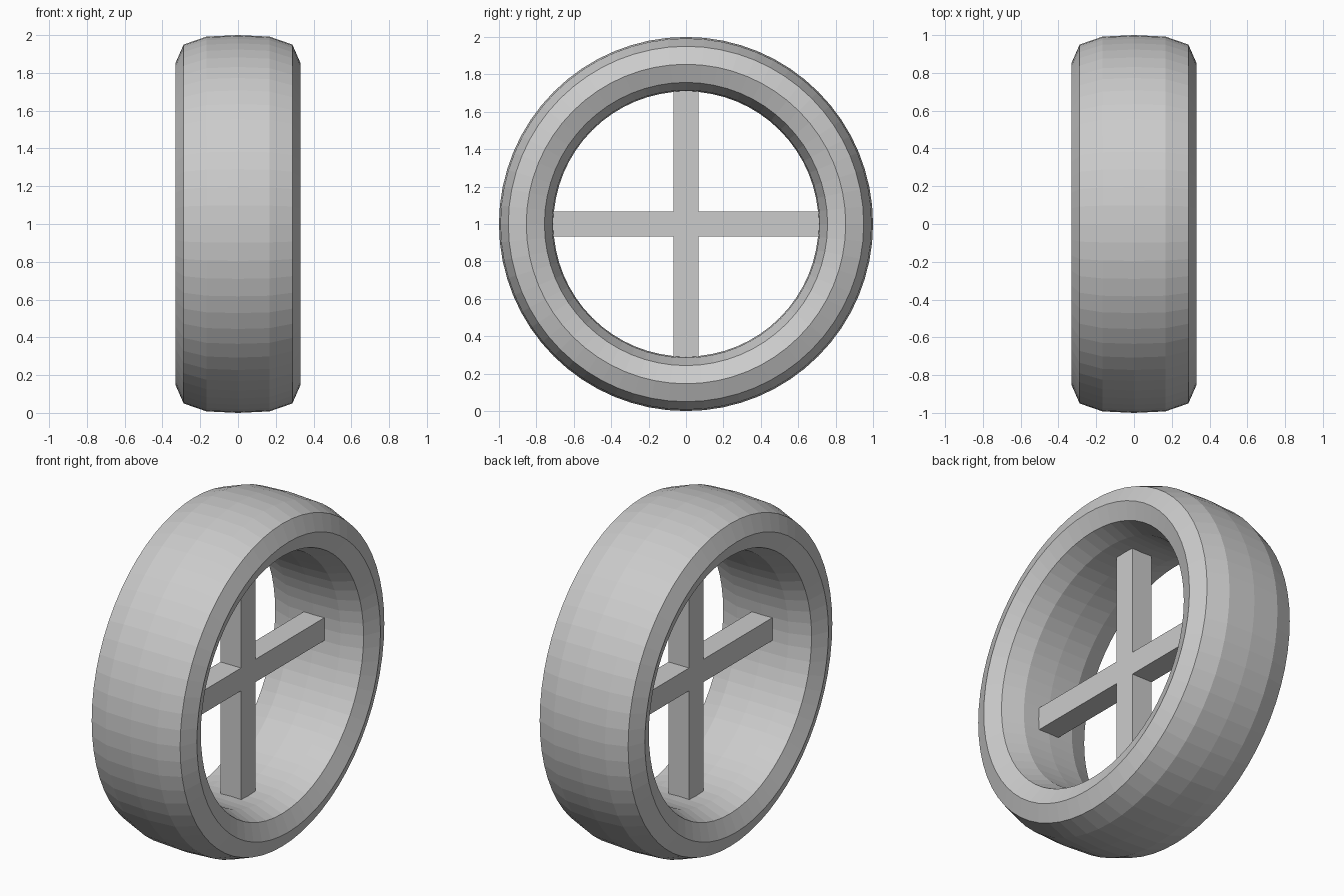
import bpy
import bmesh
from math import cos, sin, tau

if "Cube" in bpy.data.objects:
    bpy.data.objects.remove(bpy.data.objects["Cube"])

AXLE_Z = 1.0
SEGMENTS = 64


def make_object(name, bm):
    bmesh.ops.recalc_face_normals(bm, faces=bm.faces)
    mesh = bpy.data.meshes.new(name)
    bm.to_mesh(mesh)
    bm.free()
    obj = bpy.data.objects.new(name, mesh)
    obj.location.z = AXLE_Z
    bpy.context.collection.objects.link(obj)
    return obj


# Tyre: rounded cross-section (x, radius), mirrored in x and swept round the axle
half = [(0, 1.0), (0.167, 0.992), (0.288, 0.95), (0.33, 0.854),
        (0.288, 0.757), (0.167, 0.715), (0, 0.709)]
profile = half + [(-x, r) for x, r in half[-2:0:-1]]

bm = bmesh.new()
rings = []
for i in range(SEGMENTS):
    a = tau * i / SEGMENTS
    rings.append([bm.verts.new((x, r * cos(a), r * sin(a))) for x, r in profile])
n = len(profile)
for i in range(SEGMENTS):
    here, there = rings[i], rings[(i + 1) % SEGMENTS]
    for j in range(n):
        k = (j + 1) % n
        bm.faces.new((here[j], here[k], there[k], there[j]))
make_object("tyre", bm)

# Spokes: a plus-shaped outline extruded along the axle, ends sunk into the tyre
W, L = 0.067, 0.715
arm = [(W, W), (W, L), (-W, L)]
outline = []
for _ in range(4):
    outline += arm
    arm = [(-z, y) for y, z in arm]

bm = bmesh.new()
face = bm.faces.new([bm.verts.new((-W, y, z)) for y, z in outline])
result = bmesh.ops.extrude_face_region(bm, geom=[face])
new_verts = [g for g in result["geom"] if isinstance(g, bmesh.types.BMVert)]
bmesh.ops.translate(bm, verts=new_verts, vec=(2 * W, 0, 0))
make_object("cross_spokes", bm)
